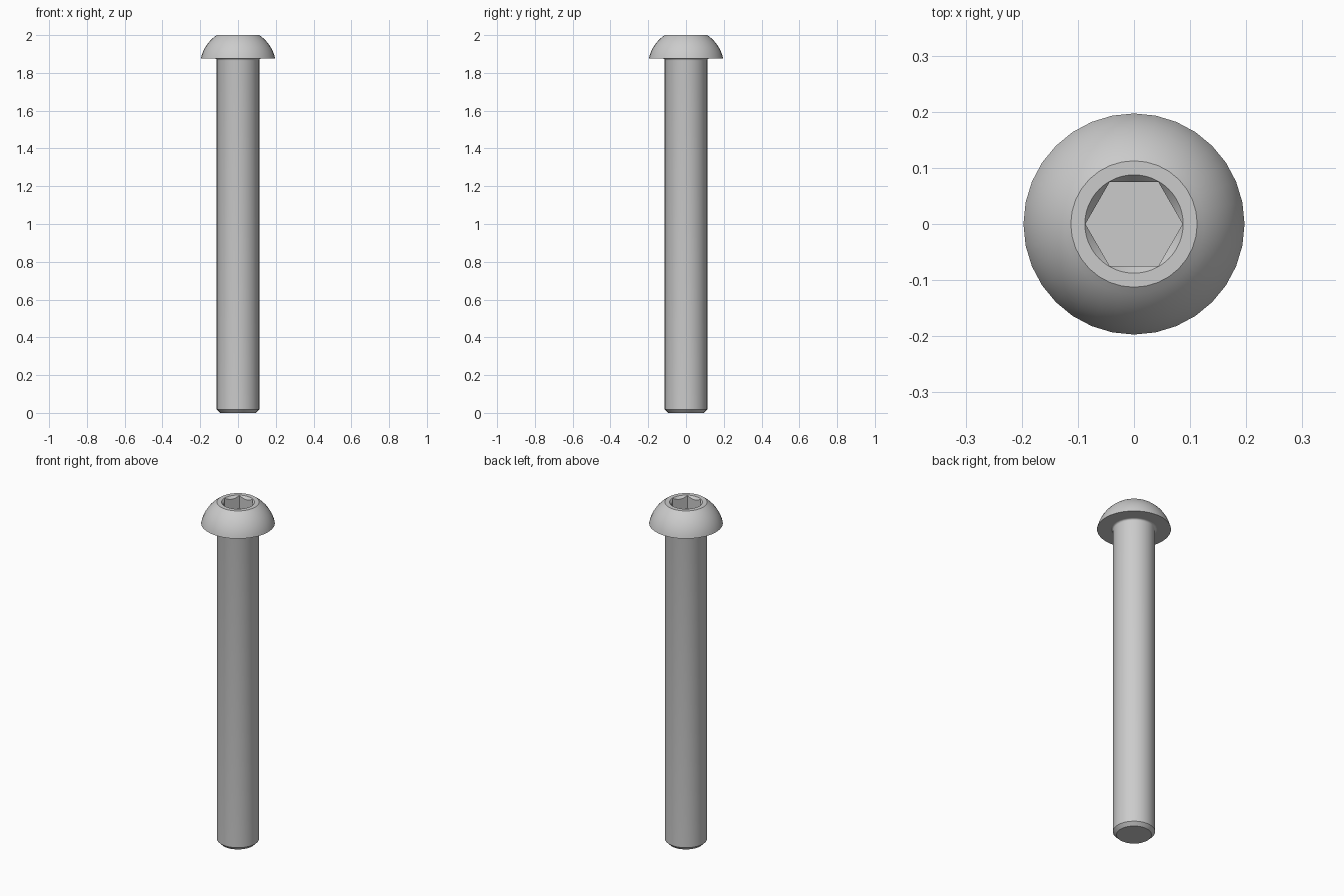
import bpy, bmesh, math

if "Cube" in bpy.data.objects:
    bpy.data.objects.remove(bpy.data.objects["Cube"], do_unlink=True)

SHAFT_R, HEAD_R, UNDER, TOP = 0.1126, 0.197, 1.876, 2.0
SOCKET_R, SOCKET_DEPTH, CHAMFER, FILLET = 0.0866, 0.078, 0.019, 0.01

steel = bpy.data.materials.new("steel_grey")
steel.use_nodes = True
grey = (0.6, 0.6, 0.6, 1)
steel.diffuse_color = grey
steel.node_tree.nodes["Principled BSDF"].inputs["Base Color"].default_value = grey


def lathe(name, profile, sides, cap_top=True):
    """Spin (radius, height) points round z, with flat end caps."""
    bm = bmesh.new()
    rings = []
    for r, z in profile:
        angles = [2 * math.pi * i / sides for i in range(sides)]
        rings.append([bm.verts.new((r * math.cos(a), r * math.sin(a), z)) for a in angles])
    for low, high in zip(rings, rings[1:]):
        for i in range(sides):
            j = (i + 1) % sides
            bm.faces.new((low[i], low[j], high[j], high[i]))
    bm.faces.new(rings[0][::-1])
    if cap_top:
        bm.faces.new(rings[-1])
    mesh = bpy.data.meshes.new(name)
    bm.to_mesh(mesh)
    bm.free()
    mesh.materials.append(steel)
    obj = bpy.data.objects.new(name, mesh)
    bpy.context.collection.objects.link(obj)
    return obj


def smooth(obj):
    bpy.ops.object.select_all(action='DESELECT')
    obj.select_set(True)
    bpy.context.view_layer.objects.active = obj
    bpy.ops.object.shade_smooth_by_angle(angle=math.radians(25))


# Shaft: chamfered tip and a small fillet under the head
shaft_profile = [(SHAFT_R - CHAMFER, 0), (SHAFT_R, CHAMFER)]
for i in range(5):
    a = math.pi / 2 * i / 4
    shaft_profile.append((SHAFT_R + FILLET * (1 - math.cos(a)),
                          UNDER - FILLET * (1 - math.sin(a))))
shaft = lathe("shaft", shaft_profile, 32, cap_top=False)

# Domed head: slice of a sphere with a flat top
height = TOP - UNDER
offset = ((HEAD_R**2 - SHAFT_R**2) / height - height) / 2
dome_r = math.hypot(HEAD_R, offset)
start, end = math.atan2(offset, HEAD_R), math.atan2(offset + height, SHAFT_R)
head_profile = []
for i in range(11):
    a = start + (end - start) * i / 10
    head_profile.append((dome_r * math.cos(a), UNDER - offset + dome_r * math.sin(a)))
head = lathe("head", head_profile, 32)

# Hex socket and its conical lead-in, cut out of the head
rim, slope = SOCKET_R + 0.001, 1.2
hex_cutter = lathe("socket_cutter", [(SOCKET_R, TOP - SOCKET_DEPTH), (SOCKET_R, TOP + 0.1)], 6)
cone_cutter = lathe("countersink_cutter",
                    [(rim - 0.03 / slope, TOP - 0.03), (rim + 0.03 / slope, TOP + 0.03)], 48)
bpy.context.view_layer.objects.active = head
for cutter in (hex_cutter, cone_cutter):
    cutter.hide_render = True
    mod = head.modifiers.new("cut", 'BOOLEAN')
    mod.operation, mod.solver, mod.object = 'DIFFERENCE', 'EXACT', cutter
    bpy.ops.object.modifier_apply(modifier=mod.name)
    bpy.data.objects.remove(cutter, do_unlink=True)

for part in (shaft, head):
    smooth(part)
